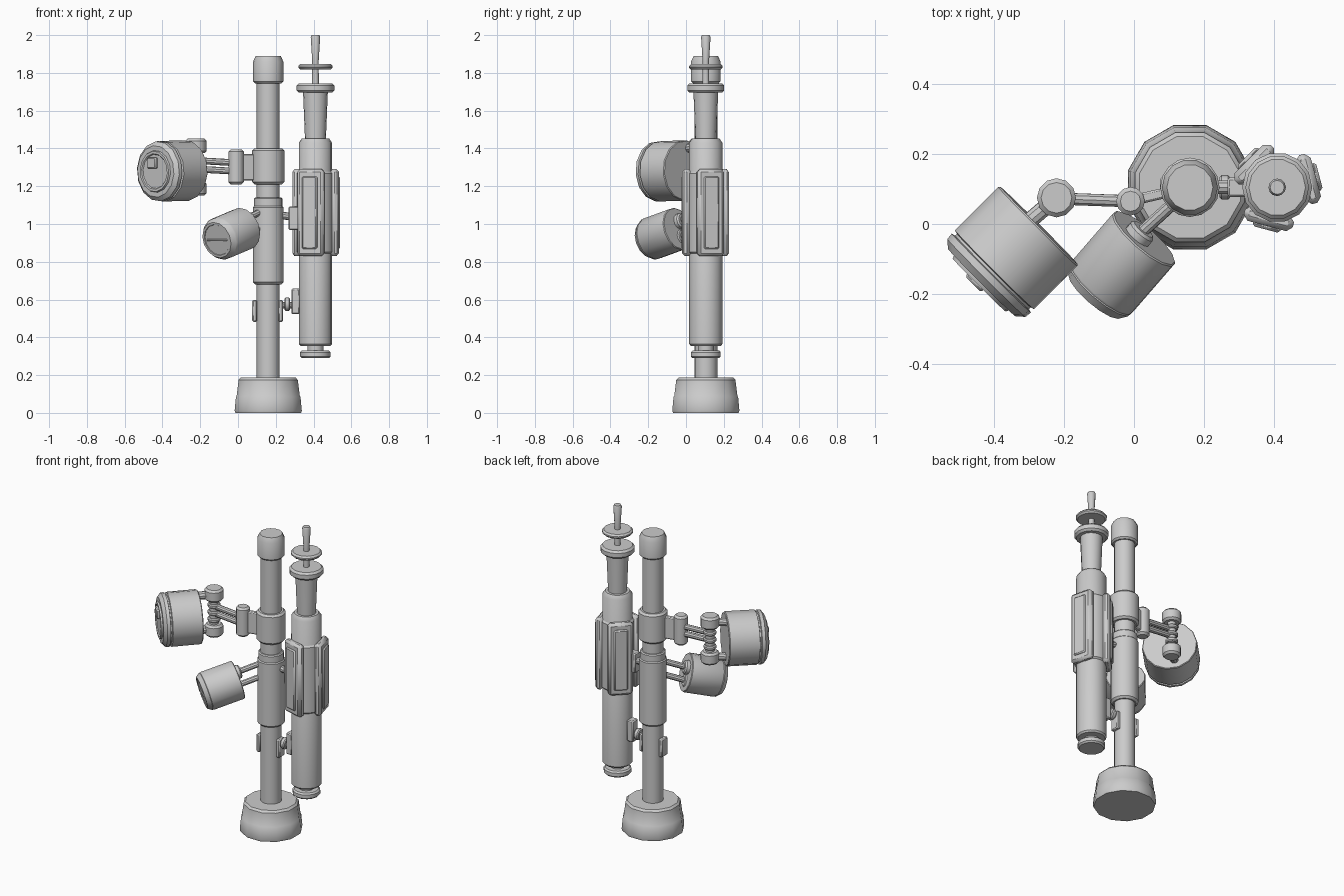
import bpy, bmesh, math
from mathutils import Vector, Matrix

if "Cube" in bpy.data.objects:
    bpy.data.objects.remove(bpy.data.objects["Cube"])


def finish(bm, name, bevel=0.0):
    bmesh.ops.recalc_face_normals(bm, faces=bm.faces)
    me = bpy.data.meshes.new(name)
    bm.to_mesh(me)
    bm.free()
    ob = bpy.data.objects.new(name, me)
    bpy.context.collection.objects.link(ob)
    if bevel:
        m = ob.modifiers.new("bevel", 'BEVEL')
        m.width, m.segments = bevel, 1
    bpy.ops.object.select_all(action='DESELECT')
    ob.select_set(True)
    bpy.context.view_layer.objects.active = ob
    bpy.ops.object.shade_smooth_by_angle(angle=math.radians(35))
    return ob


def lathe(name, origin, profile, axis=(0, 0, 1), sides=12, turn=0.0):
    """Revolve (radius, height) points around an axis, closing both ends."""
    rot = Vector((0, 0, 1)).rotation_difference(Vector(axis).normalized())
    bm = bmesh.new()
    rings = []
    for r, h in profile:
        ring = []
        for i in range(sides):
            a = math.tau * i / sides + turn
            p = rot @ Vector((r * math.cos(a), r * math.sin(a), h))
            ring.append(bm.verts.new(p + Vector(origin)))
        rings.append(ring)
    for a, b in zip(rings, rings[1:]):
        for i in range(sides):
            j = (i + 1) % sides
            bm.faces.new((a[i], a[j], b[j], b[i]))
    bm.faces.new(rings[0])
    bm.faces.new(rings[-1])
    return finish(bm, name)


def rod(name, a, b, r, sides=10):
    d = Vector(b) - Vector(a)
    return lathe(name, a, [(r, 0), (r, d.length)], d, sides)


def can(r, z0, z1, b=0.012):
    """Profile of a cylinder with chamfered rims."""
    return [(r - b, z0), (r, z0 + b), (r, z1 - b), (r - b, z1)]


def box(name, c, size, angle=0.0, bevel=0.006):
    bm = bmesh.new()
    bmesh.ops.create_cube(bm, size=1, matrix=Matrix.Translation(c)
                          @ Matrix.Rotation(angle, 4, 'Z')
                          @ Matrix.Diagonal((*size, 1)))
    return finish(bm, name, bevel)


P = (0.16, 0.105, 0)   # pole axis
T = (0.41, 0.105, 0)   # side tube axis

# Pole with base, sleeves and cap
lathe("base", P, [(0.18, 0), (0.184, 0.012), (0.177, 0.085), (0.173, 0.09),
                  (0.162, 0.175), (0.15, 0.187)], turn=math.radians(15))
lathe("pole", P, [(0.061, 0.18), (0.061, 1.76)], sides=16)
lathe("lower_sleeve", P, can(0.081, 0.68, 1.10), sides=16)
lathe("sleeve_lip", P, can(0.075, 1.08, 1.14, 0.006), sides=16)
lathe("collar", P, can(0.085, 1.21, 1.40), sides=16)
lathe("pole_cap", P, [(0.07, 1.745), (0.08, 1.755), (0.08, 1.86),
                      (0.066, 1.89)], sides=14)

# Side tube with tapered neck, flanges and tip
lathe("side_tube", T, [(0.08, 0.355), (0.088, 0.365), (0.088, 1.43),
                       (0.072, 1.453)], sides=16)
lathe("tube_neck", T, [(0.055, 1.44), (0.066, 1.71)], sides=16)
lathe("neck_flange", T, can(0.1, 1.695, 1.745), sides=14)
lathe("tip_disc", T, can(0.091, 1.818, 1.846, 0.01), sides=14)
lathe("tip_rod", T, [(0.018, 1.74), (0.017, 1.86), (0.025, 1.99), (0.02, 2.0)])
lathe("tail_neck", T, [(0.042, 0.32), (0.042, 0.36)])
lathe("tail_disc", T, can(0.081, 0.29, 0.33, 0.009), sides=14)

# Three raised panels around the tube
lathe("panel_sleeve", T, can(0.097, 0.84, 1.28), sides=16)
for k in range(3):
    a = math.radians(15 + 120 * k)
    u = Vector((math.cos(a), math.sin(a), 0))
    box(f"panel_{k}", Vector(T) + u * 0.092 + Vector((0, 0, 1.06)),
        (0.045, 0.145, 0.46), a, 0.015)
    box(f"panel_pad_{k}", Vector(T) + u * 0.117 + Vector((0, 0, 1.06)),
        (0.016, 0.082, 0.385), a, 0.007)

# Clamps tying tube to pole
rod("upper_clamp_rod", (0.2, 0.105, 1.05), (0.34, 0.105, 1.03), 0.02)
box("upper_clamp", (0.295, 0.105, 1.03), (0.055, 0.055, 0.125))
rod("lower_clamp_rod", (0.2, 0.105, 0.57), (0.34, 0.105, 0.57), 0.018)
box("lower_clamp", (0.305, 0.105, 0.59), (0.045, 0.055, 0.135))
lathe("lower_clamp_ring", (0.245, 0.105, 0.575), can(0.035, 0, 0.03, 0.006), (1, 0, 0))
for x in (0.088, 0.226):
    box("pole_pad", (x, 0.105, 0.54), (0.026, 0.06, 0.115))

# Upper drum, facing front left
d = Vector((-0.707, -0.707, -0.02)).normalized()
o = Vector((-0.272, -0.004, 1.283))
lathe("upper_drum", o, [(0.157, 0), (0.161, 0.005), (0.161, 0.18), (0.15, 0.183),
                        (0.15, 0.19), (0.161, 0.193), (0.159, 0.213),
                        (0.137, 0.232), (0.112, 0.232), (0.108, 0.242),
                        (0.095, 0.242), (0.09, 0.236)], d, 14)
box("drum_stud", o + d * 0.238 + Vector((-0.01, 0.01, 0.045)),
    (0.03, 0.065, 0.06), math.radians(45))

# Hinged arm carrying the upper drum
H = (-0.222, 0.075, 0)
lathe("hinge_top", H, can(0.056, 1.375, 1.452), sides=12)
lathe("hinge_bottom", H, can(0.054, 1.15, 1.225), sides=12)
lathe("hinge_pin", H, [(0.026, 1.2), (0.026, 1.4)])
for z in (1.24, 1.285, 1.33):
    lathe("hinge_ring", H, can(0.038, z, z + 0.024, 0.006))
for z in (1.19, 1.41):
    rod("drum_bracket", (-0.222, 0.075, z), (-0.31, 0.0, z - 0.01), 0.024)
for z in (1.285, 1.33):
    rod("arm_tube", (-0.222, 0.073, z + 0.006), (-0.01, 0.065, z - 0.006), 0.018)
lathe("arm_post", (-0.01, 0.065, 0), can(0.041, 1.21, 1.395))
box("collar_bracket", (0.05, 0.08, 1.30), (0.13, 0.03, 0.14), math.radians(13))

# Lower drum, tilted down, on two short rods
d = Vector((-0.142, -0.164, -0.06)).normalized()
o = Vector((0.03, -0.04, 0.975))
lathe("lower_drum", o, [(0.112, 0), (0.116, 0.004), (0.116, 0.19),
                        (0.112, 0.197), (0.115, 0.2), (0.098, 0.226),
                        (0.085, 0.226), (0.083, 0.222)], d, 14)
box("lower_drum_bar", o + d * 0.222, (0.14, 0.012, 0.012), math.radians(-41), 0.003)
for dz in (0.04, -0.045):
    p = o + Vector((-0.015, 0.01, dz))
    lathe("rod_socket", p + d * 0.01, can(0.042, -0.03, 0.02, 0.008), d)
    rod("drum_rod", p, (0.13, 0.075, 1.03 + dz), 0.018)
